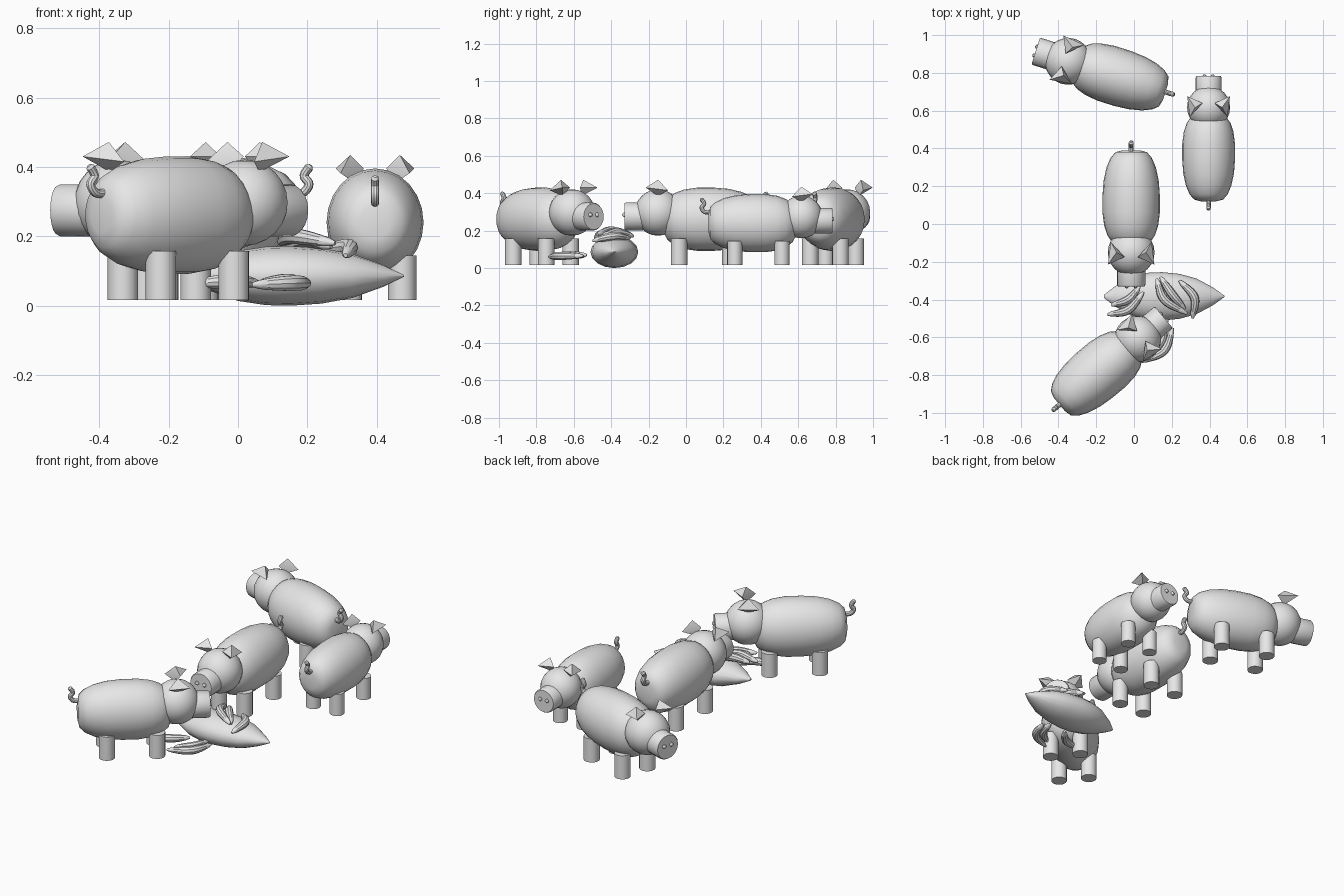
import bpy
import bmesh
from math import sin, cos, pi, radians
from mathutils import Vector, Matrix

cube = bpy.data.objects.get("Cube")
if cube:
    bpy.data.objects.remove(cube)

GREY = (0.8, 0.8, 0.8, 1)
mat = bpy.data.materials.new("plain_grey")
mat.use_nodes = True
mat.diffuse_color = GREY
mat.node_tree.nodes["Principled BSDF"].inputs["Base Color"].default_value = GREY


def finish(name, bm, matrix):
    bmesh.ops.recalc_face_normals(bm, faces=bm.faces)
    me = bpy.data.meshes.new(name)
    bm.to_mesh(me)
    bm.free()
    me.materials.append(mat)
    me.shade_smooth()
    me.set_sharp_from_angle(angle=radians(35))
    ob = bpy.data.objects.new(name, me)
    ob.matrix_world = matrix
    bpy.context.collection.objects.link(ob)
    return ob


def loft(name, path, radii, matrix=Matrix(), width=1, height=1, sides=20):
    """Sweep a closed elliptical section along a path."""
    bm = bmesh.new()
    pts = [Vector(p) for p in path]
    rings = []
    for i, (p, r) in enumerate(zip(pts, radii)):
        t = (pts[min(i + 1, len(pts) - 1)] - pts[max(i - 1, 0)]).normalized()
        ref = Vector((0, 1, 0)) if abs(t.y) < 0.01 else Vector((0, 0, 1))
        up = t.cross(ref).normalized()
        side = up.cross(t)
        if ref.z:
            side, up = up, side
        rings.append([bm.verts.new(p + side * cos(a) * r * width + up * sin(a) * r * height)
                      for a in (2 * pi * k / sides for k in range(sides))])
    for a, b in zip(rings, rings[1:]):
        for k in range(sides):
            n = (k + 1) % sides
            bm.faces.new((a[k], a[n], b[n], b[k]))
    bm.faces.new(rings[0])
    bm.faces.new(rings[-1])
    return finish(name, bm, matrix)


def ball(name, centre, r, matrix, seg=20):
    bm = bmesh.new()
    bmesh.ops.create_uvsphere(bm, u_segments=seg, v_segments=seg // 2, radius=r)
    bmesh.ops.translate(bm, verts=bm.verts, vec=centre)
    return finish(name, bm, matrix)


def ear(name, s, m):
    """Folded pointed ear made from a small hull."""
    bm = bmesh.new()
    for x, y, z in ((0.25, 0.078, 0.472), (0.315, 0.123, 0.43), (0.275, 0.035, 0.43),
                    (0.195, 0.108, 0.415), (0.25, 0.065, 0.385)):
        bm.verts.new((x, y * s, z))
    bmesh.ops.convex_hull(bm, input=bm.verts)
    return finish(name, bm, m)


def smooth_path(points, steps=5):
    """Catmull-Rom resampling of a few control points."""
    p = [Vector(q) for q in points]
    p = [2 * p[0] - p[1]] + p + [2 * p[-1] - p[-2]]
    out = []
    for i in range(1, len(p) - 2):
        a, b, c, d = p[i - 1:i + 3]
        for k in range(steps):
            t = k / steps
            out.append(0.5 * (2 * b + (c - a) * t + (2 * a - 5 * b + 4 * c - d) * t ** 2
                              + (3 * b - a - 3 * c + d) * t ** 3))
    return out + [p[-2]]


# Pig facing local +x
BODY = ((-0.29, 0.3), (-0.28, 0.55), (-0.25, 0.72), (-0.2, 0.86), (-0.13, 0.96), (-0.05, 1),
        (0.04, 1), (0.11, 0.94), (0.16, 0.83), (0.2, 0.65), (0.225, 0.35))


def pig(label, x, y, heading, scale=1):
    m = Matrix.Translation((x, y, 0)) @ Matrix.Rotation(radians(heading), 4, "Z") @ Matrix.Scale(scale, 4)
    loft(label + "_body", [(f, 0, 0.261) for f, _ in BODY], [r for _, r in BODY],
         m, 0.152, 0.169, 24)
    ball(label + "_head", (0.25, 0, 0.297), 0.124, m, 24)
    loft(label + "_snout", [(0.33, 0, 0.275), (0.422, 0, 0.275), (0.43, 0, 0.275)],
         [0.075, 0.075, 0.07], m)
    tail = smooth_path([(-0.27, 0, 0.325), (-0.31, 0, 0.325), (-0.33, 0, 0.35),
                        (-0.315, 0, 0.375), (-0.335, 0, 0.405)])
    loft(label + "_tail", tail, [0.013] * (len(tail) - 1) + [0.006], m, sides=10)
    for s, side in ((1, "left"), (-1, "right")):
        ear(f"{label}_{side}_ear", s, m)
        ball(f"{label}_{side}_nostril", (0.43, 0.024 * s, 0.285), 0.012, m, 10)
        for f, end in ((0.137, "front"), (-0.137, "rear")):
            # Legs and hooves stay on one ground level for every pig
            foot = 0.017 / scale
            for part, lo, hi in (("leg", 0.06, 0.158), ("hoof", foot, 0.06)):
                loft(f"{label}_{side}_{end}_{part}", [(f, 0.085 * s, lo), (f, 0.085 * s, hi)],
                     [0.044, 0.044], m)


pig("middle_pig", -0.015, 0.1, -90)
pig("front_pig", -0.172, -0.77, 40)
pig("back_pig", -0.11, 0.786, 162.5)
pig("small_pig", 0.395, 0.387, 90, 0.92)

# Pointed vegetable on the ground
VEG = ((-0.16, 0.06), (-0.1, 0.42), (0, 0.84), (0.08, 0.98), (0.15, 1), (0.24, 0.93),
       (0.33, 0.74), (0.42, 0.36), (0.478, 0.03))
loft("vegetable", [(x, -0.383, 0.086) for x, _ in VEG], [r for _, r in VEG],
     width=0.128, height=0.086, sides=16)

# Curved fruits, in bunches on the vegetable and on the ground
FRUITS = (
    ((-0.14, -0.48, 0.15), (-0.03, -0.455, 0.18), (0.05, -0.36, 0.19)),
    ((-0.12, -0.43, 0.16), (-0.03, -0.4, 0.18), (0.03, -0.33, 0.19)),
    ((0.12, -0.29, 0.18), (0.16, -0.4, 0.2), (0.28, -0.475, 0.18)),
    ((0.14, -0.28, 0.17), (0.2, -0.37, 0.19), (0.27, -0.45, 0.17)),
    ((0.24, -0.3, 0.16), (0.32, -0.39, 0.17), (0.31, -0.5, 0.145)),
    ((0.04, -0.73, 0.06), (0.16, -0.67, 0.065), (0.205, -0.55, 0.065)),
    ((0.06, -0.69, 0.065), (0.14, -0.63, 0.07), (0.17, -0.53, 0.07)),
    ((-0.12, -0.64, 0.065), (-0.02, -0.62, 0.07), (0.06, -0.54, 0.065)),
)
for i, pts in enumerate(FRUITS):
    path = smooth_path(pts, 6)
    n = len(path) - 1
    loft(f"curved_fruit_{i + 1}", path,
         [0.007 + 0.016 * sin(pi * k / n) ** 0.7 if 0 < k < n else 0.006 for k in range(n + 1)],
         sides=10)
